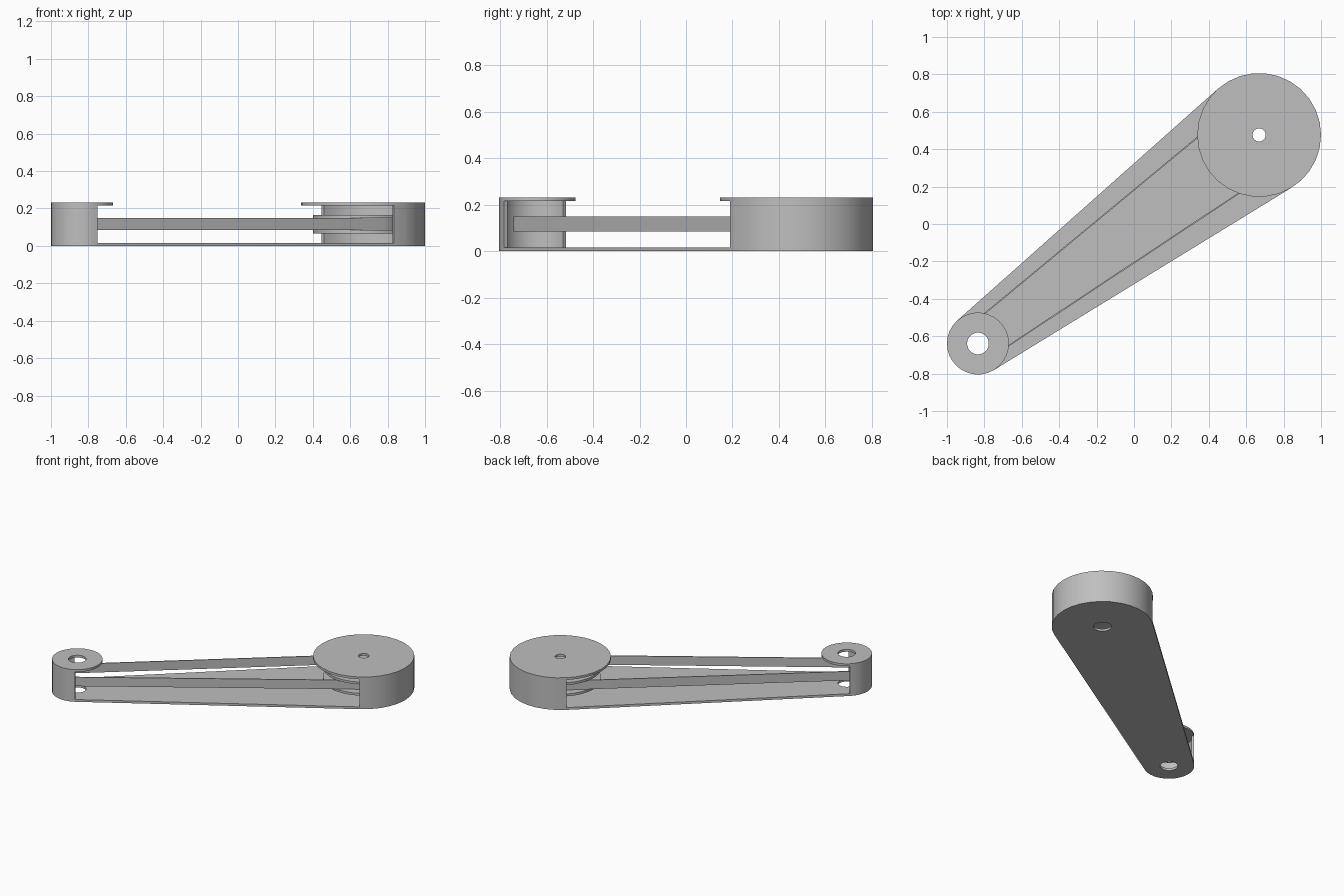
import bpy, bmesh
from math import cos, sin, radians

cube = bpy.data.objects.get("Cube")
if cube:
    bpy.data.objects.remove(cube, do_unlink=True)

BIG, SMALL = (0.669, 0.476), (-0.8345, -0.639)   # axle centres
R_BIG, R_SMALL = 0.331, 0.1655                   # housing radii
T, H = 0.0165, 0.232                             # sheet thickness, full height
BELT_LOW, BELT_HIGH = 0.084, 0.149
STEP = 12                                        # degrees per side

grey = bpy.data.materials.new("light_grey")
grey.use_nodes = True
colour = (0.52, 0.52, 0.52, 1)
grey.diffuse_color = colour
grey.node_tree.nodes["Principled BSDF"].inputs["Base Color"].default_value = colour


def arc(centre, radius, start=0, end=360 - STEP):
    return [(centre[0] + radius * cos(radians(a)), centre[1] + radius * sin(radians(a)))
            for a in range(start, end + 1, STEP)]


def loop(r_big, r_small):
    """Outline wrapped tightly around both axles."""
    return arc(BIG, r_big, -60, 132) + arc(SMALL, r_small, 132, 300)


def slab(name, outlines, low, high):
    """Extrude a filled outline; further outlines inside it become holes."""
    curve = bpy.data.curves.new(name, "CURVE")
    curve.dimensions = "2D"
    curve.fill_mode = "BOTH"
    curve.extrude = (high - low) / 2
    for points in outlines:
        spline = curve.splines.new("POLY")
        spline.points.add(len(points) - 1)
        for p, (x, y) in zip(spline.points, points):
            p.co = (x, y, 0, 1)
        spline.use_cyclic_u = True
    temp = bpy.data.objects.new(name + "_outline", curve)
    bpy.context.collection.objects.link(temp)
    bpy.context.view_layer.update()
    deps = bpy.context.evaluated_depsgraph_get()
    mesh = bpy.data.meshes.new_from_object(temp.evaluated_get(deps))
    bpy.data.objects.remove(temp, do_unlink=True)

    bm = bmesh.new()
    bm.from_mesh(mesh)
    bmesh.ops.remove_doubles(bm, verts=bm.verts, dist=0.0001)
    bmesh.ops.translate(bm, verts=bm.verts, vec=(0, 0, (low + high) / 2))
    bmesh.ops.recalc_face_normals(bm, faces=bm.faces)
    bm.to_mesh(mesh)
    bm.free()
    mesh.name = name
    mesh.materials.clear()
    mesh.materials.append(grey)
    obj = bpy.data.objects.new(name, mesh)
    bpy.context.collection.objects.link(obj)
    bpy.ops.object.select_all(action="DESELECT")
    obj.select_set(True)
    bpy.context.view_layer.objects.active = obj
    bpy.ops.object.shade_smooth_by_angle(angle=radians(30))
    return obj


# Base plate with an opening under each axle
slab("base_plate", [loop(R_BIG, R_SMALL), arc(BIG, 0.058), arc(SMALL, 0.058)], 0, T)

# Curved end walls and round covers
for name, centre, radius, start, end, hole in (
        ("large", BIG, R_BIG, -60, 132, 0.035),
        ("small", SMALL, R_SMALL, 132, 300, 0.058)):
    wall = arc(centre, radius, start, end) + arc(centre, radius - T, start, end)[::-1]
    slab(name + "_end_wall", [wall], T, H - T)
    slab(name + "_cover", [arc(centre, radius), arc(centre, hole)], H - T, H)

# Flanged pulley inside the large end
bore = arc(BIG, 0.035)
slab("pulley_hub", [arc(BIG, 0.196), bore], BELT_LOW, BELT_HIGH)
slab("pulley_lower_flange", [arc(BIG, 0.267), bore], BELT_LOW - T, BELT_LOW)
slab("pulley_upper_flange", [arc(BIG, 0.267), bore], BELT_HIGH, BELT_HIGH + T)

# Thin drive belt
slab("belt", [loop(0.204, 0.104), loop(0.197, 0.097)], BELT_LOW, BELT_HIGH)
